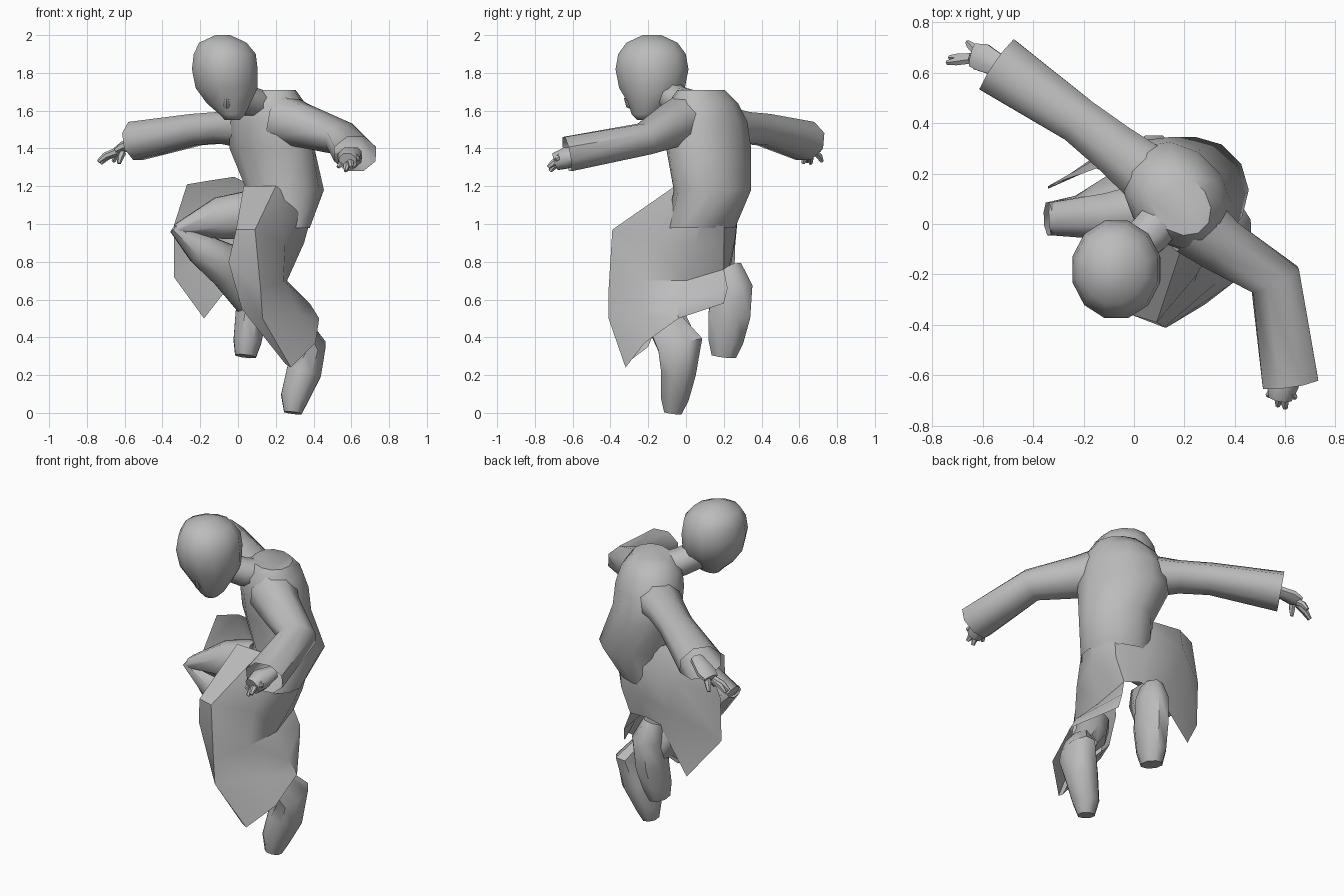
import bpy
import bmesh
import math
from mathutils import Vector

UNIT = 0.01  # all coordinates below are in hundredths

cube = bpy.data.objects.get("Cube")
if cube:
    bpy.data.objects.remove(cube, do_unlink=True)

clay = bpy.data.materials.new("clay grey")
clay.use_nodes = True
colour = (0.5, 0.5, 0.5, 1)
clay.diffuse_color = colour
clay.node_tree.nodes["Principled BSDF"].inputs["Base Color"].default_value = colour


def finish(name, bm, angle):
    """Turn a bmesh into a shaded object."""
    bmesh.ops.recalc_face_normals(bm, faces=bm.faces)
    mesh = bpy.data.meshes.new(name)
    bm.to_mesh(mesh)
    bm.free()
    mesh.materials.append(clay)
    part = bpy.data.objects.new(name, mesh)
    bpy.context.collection.objects.link(part)
    bpy.ops.object.select_all(action="DESELECT")
    part.select_set(True)
    bpy.context.view_layer.objects.active = part
    bpy.ops.object.shade_smooth_by_angle(angle=math.radians(angle))


def bridge(bm, rows, closed):
    """Join neighbouring rows of vertices with quads."""
    for low, high in zip(rows, rows[1:]):
        count = len(low)
        for i in range(count if closed else count - 1):
            j = (i + 1) % count
            bm.faces.new((low[i], low[j], high[j], high[i]))


def loft(name, rings, caps):
    """Skin a list of point rings; caps lists the ring indices to close."""
    bm = bmesh.new()
    rows = [[bm.verts.new(p * UNIT) for p in ring] for ring in rings]
    bridge(bm, rows, True)
    for index in caps:
        bm.faces.new(rows[index])
    finish(name, bm, 50)


def ellipse(centre, across, along, sides):
    turns = [math.tau * (i + 0.5) / sides for i in range(sides)]
    return [centre + across * math.cos(t) + along * math.sin(t) for t in turns]


def stack(name, stations, yaw, caps):
    """Level ellipses (x, y, z, width, depth) turned by yaw."""
    across = Vector((math.cos(yaw), math.sin(yaw), 0))
    along = Vector((-math.sin(yaw), math.cos(yaw), 0))
    rings = [ellipse(Vector((x, y, z)), across * w, along * d, 12)
             for x, y, z, w, d in stations]
    loft(name, rings, caps)


def tube(name, stations, ref="Z", sides=8, caps=(-1,)):
    """Limb through stations (x, y, z, side radius, other radius)."""
    up = Vector((0, 0, 1)) if ref == "Z" else Vector((0, 1, 0))
    points = [Vector(s[:3]) for s in stations]
    rings = []
    for i, s in enumerate(stations):
        before, after = points[max(i - 1, 0)], points[min(i + 1, len(points) - 1)]
        way = (after - before).normalized()
        side = way.cross(up).normalized()
        rings.append(ellipse(points[i], side * s[3], side.cross(way) * s[4], sides))
    loft(name, rings, caps)


def sheet(name, columns):
    """Open cloth panel from columns of points."""
    bm = bmesh.new()
    rows = [[bm.verts.new(Vector(p) * UNIT) for p in col] for col in columns]
    bridge(bm, rows, False)
    finish(name, bm, 40)


# Robe body, turned toward the right front and open at the hips
stack("robe_body", [
    (20, 8, 98, 20, 16), (25, 14, 118, 21, 20), (18, 12, 140, 26, 19),
    (17, 11, 154, 24, 19), (17, 9, 164, 20, 17), (18, 8, 171, 14, 11),
], -math.pi / 4, caps=(-1,))

# Neck
tube("neck", [(12, 3, 163, 9, 8), (6, -4, 165, 9, 8), (-1, -10, 169, 8, 8)], caps=())

# Head with a narrow chin
stack("head", [
    (-3, -22, 155, 4, 4), (-3, -21, 158, 7, 8), (-5, -19, 164, 12, 12),
    (-6, -18, 172, 17, 18), (-7, -18, 182, 18, 20), (-7, -18, 190, 17, 18.5),
    (-8, -18, 196, 13, 14), (-8, -18, 200, 4, 5),
], 0, caps=(0, -1))

# Face details
tube("nose", [(-6, -32, 167, 1, 1), (-6, -30, 163, 2, 2), (-6, -27, 161, 1, 1)],
     ref="Y", sides=6)
tube("lips", [(-6, -25, 158, 1, 1), (-3, -27, 158, 1, 1), (0, -25, 158, 1, 1)],
     sides=6)

# Sleeves, open at the cuff
tube("left_sleeve", [
    (24, 0, 155, 14, 14), (34, -8, 152, 12, 12),
    (56, -22, 145, 11, 9), (62, -63, 137, 12, 10),
], caps=())
tube("right_sleeve", [
    (6, 19, 151, 13, 12), (-8, 30, 151, 11, 9),
    (-22, 41, 150, 10, 9), (-54, 63, 144, 13, 11),
], caps=())


def hand(name, palm, tips):
    """Flat palm with tapering fingers."""
    tube(name + "_palm", palm)
    for i, tip in enumerate(tips):
        root = Vector(palm[-2][:3]).lerp(Vector(tip), 0.35)
        middle = root.lerp(Vector(tip), 0.6) + Vector((0, 0, 1))
        path = [(*root, 2, 2), (*middle, 1.8, 1.8), (*tip, 1, 1)]
        tube(f"{name}_finger_{i + 1}", path, sides=6)


hand("left_hand",
     [(62, -54, 137, 4, 4), (59, -63, 135, 7, 6), (58, -69, 133, 5, 5)],
     [(53, -68, 130), (57, -72, 128), (60, -73, 130), (64, -69, 134)])
hand("right_hand",
     [(-50, 61, 145, 4, 3), (-60, 66, 141, 6, 3), (-64, 67, 139, 5, 2)],
     [(-74, 64, 133), (-73, 66, 132), (-66, 72, 133), (-63, 62, 132)])

# Left shin, mostly under the robe
tube("left_shin", [
    (12, -21, 72, 10, 9), (21, -13, 56, 9, 10), (33, -7, 42, 7, 11),
], ref="Y")

# Right leg, knee raised to the side
tube("right_thigh", [(8, 6, 105, 12, 14), (-10, 3, 103, 10, 12), (-33, 2, 97, 7, 3)])
tube("right_shin", [
    (-34, 2, 98, 3, 7), (-20, 3, 87, 9, 9), (-4, 9, 77, 13, 12),
    (6, 20, 58, 8, 8),
], ref="Y")

# Shoes with the toes pointing down
tube("left_shoe", [
    (33, -11, 47, 5, 10), (39, -3, 36, 8, 13), (35, -4, 22, 10, 10),
    (30, -6, 8, 8, 8), (29, -7, 0, 5, 5),
], ref="Y")
tube("right_shoe", [
    (6, 22, 77, 6, 8), (8, 25, 67, 9, 11), (7, 23, 52, 9, 12),
    (5, 21, 38, 8, 10), (4, 20, 30, 6, 7),
], ref="Y", caps=(0, -1))

# Robe skirt wrapped around the left leg
sheet("left_skirt", [
    [(4, 4, 112), (3, -14, 94), (3, -12, 76), (8, -12, 55), (27, -20, 35)],
    [(3, -5, 120), (-1, -36, 97), (-5, -31, 80), (2, -27, 55), (25, -32, 26)],
    [(20, -6, 120), (9, -39, 97), (12, -41, 65), (13, -41, 50), (28, -32, 24)],
    [(36, 0, 114), (25, -20, 90), (24, -23, 70), (33, -23, 52), (41, -22, 37)],
    [(41, 11, 112), (35, 5, 90), (26, 0, 70), (38, -5, 58), (43, -4, 50)],
    [(31, 20, 104), (30, 20, 90), (24, 20, 76), (27, 22, 66), (28, 20, 58)],
])

# Robe skirt hanging behind and outside the right leg
sheet("right_skirt", [
    [(20, 24, 114), (-2, 17, 125), (-15, 22, 123), (-27, 18, 121)],
    [(31, 20, 104), (8, 28, 110), (-13, 27, 108), (-34, 15, 99)],
    [(30, 20, 90), (14, 26, 92), (-7, 26, 88), (-34, 14, 72)],
    [(24, 20, 76), (14, 23, 78), (0, 23, 73), (-18, 25, 50)],
])
